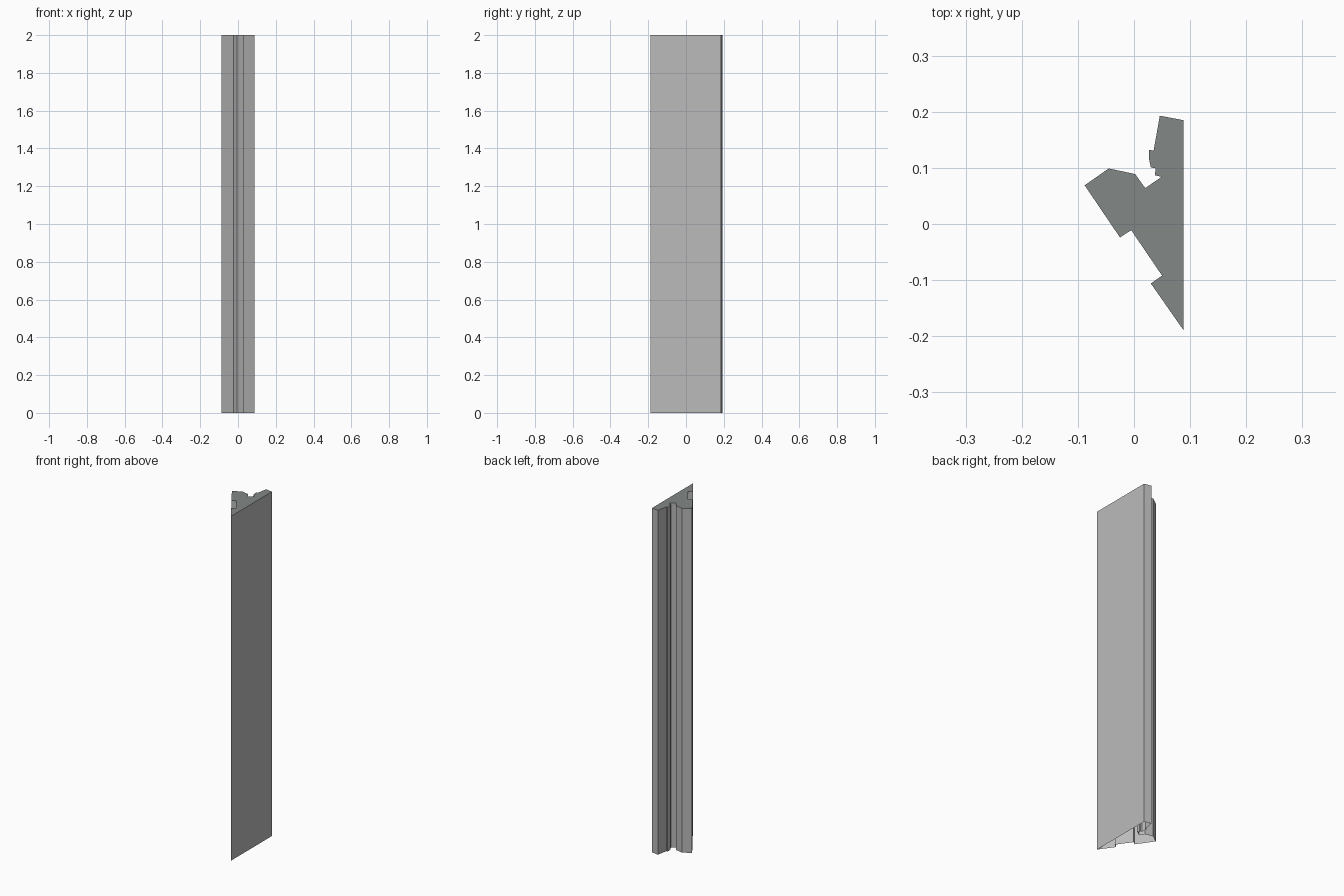
import bpy
import bmesh

HEIGHT = 2.0

# remove the default object
default_cube = bpy.data.objects.get("Cube")
if default_cube:
    bpy.data.objects.remove(default_cube, do_unlink=True)


def make_material(name, colour):
    material = bpy.data.materials.new(name)
    material.use_nodes = True
    material.diffuse_color = colour
    shader = next(node for node in material.node_tree.nodes
                  if node.type == "BSDF_PRINCIPLED")
    shader.inputs["Base Color"].default_value = colour
    return material


def make_extrusion(name, outline, height, side_material, end_material):
    """Extrude a counter-clockwise outline upward, closed on top, open below."""
    mesh = bpy.data.meshes.new(name)
    mesh.materials.append(side_material)
    mesh.materials.append(end_material)
    bm = bmesh.new()
    lower = [bm.verts.new((x, y, 0)) for x, y in outline]
    upper = [bm.verts.new((x, y, height)) for x, y in outline]
    # long flat walls
    for i in range(len(outline)):
        j = (i + 1) % len(outline)
        bm.faces.new((lower[i], lower[j], upper[j], upper[i]))
    # cut end on top
    top_end = bm.faces.new(upper)
    top_end.material_index = 1
    bm.normal_update()
    bm.to_mesh(mesh)
    bm.free()
    part = bpy.data.objects.new(name, mesh)
    bpy.context.scene.collection.objects.link(part)
    return part


# broad flat back of the moulding
flat_back = [(.088, -.189), (.088, .185)]
# upright lip with its small bead
lip = [(.046, .193), (.035, .131), (.027, .132), (.027, .115),
       (.030, .101), (.039, .099), (.037, .087), (.049, .084)]
# groove and rounded nose
nose = [(.020, .064), (.002, .089), (-.045, .099), (-.088, .069)]
# rebate along the sloping face
rebate = [(-.025, -.024), (-.005, -.011), (.050, -.092), (.030, -.106)]

wall_grey = make_material("wall grey", (.5, .5, .5, 1))
end_grey = make_material("end green grey", (.225, .25, .237, 1))

make_extrusion("moulding_post", flat_back + lip + nose + rebate, HEIGHT,
               wall_grey, end_grey)
